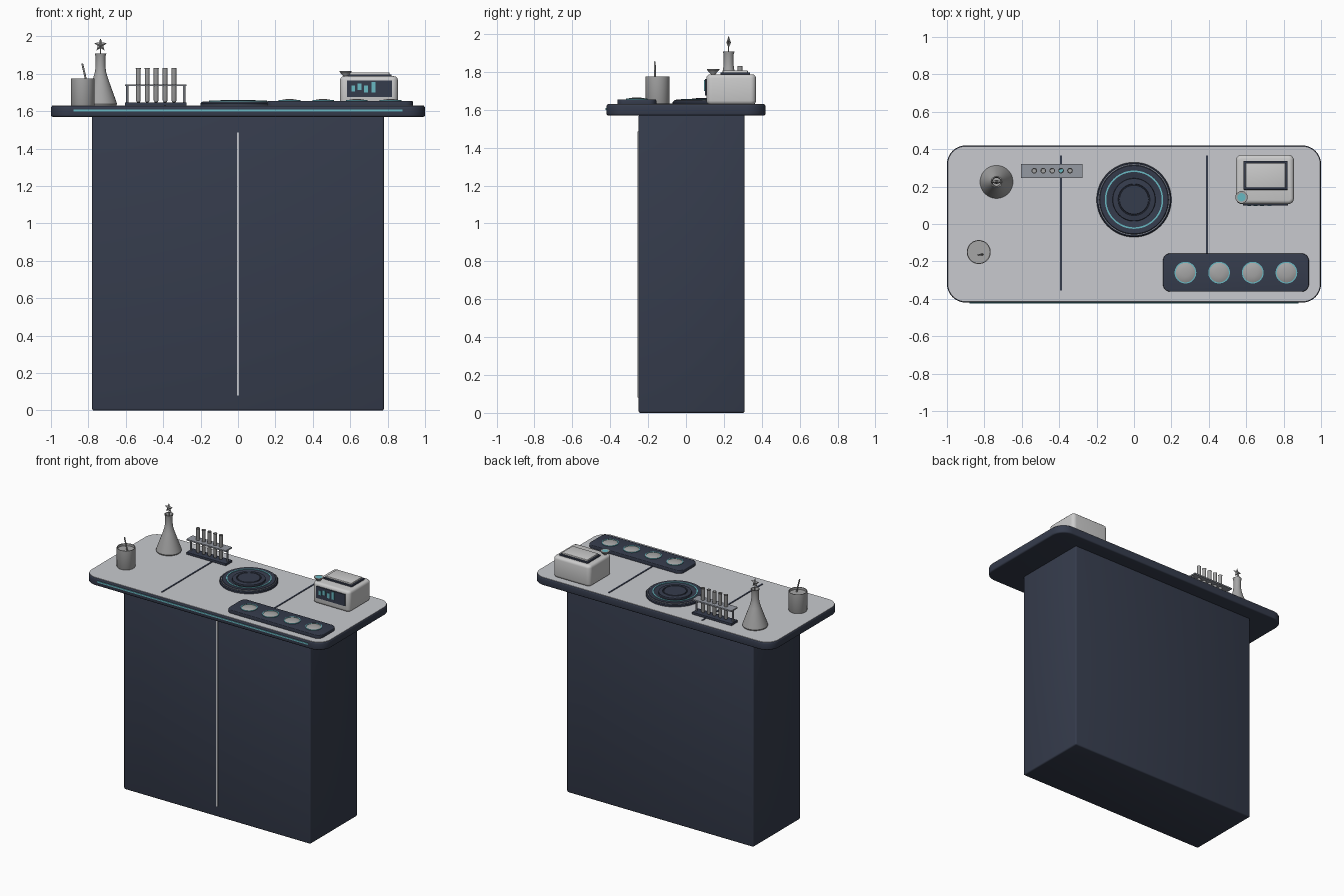
import bpy, bmesh, math
from mathutils import Matrix, Vector

if "Cube" in bpy.data.objects:
    bpy.data.objects.remove(bpy.data.objects["Cube"])


def material(name, rgb):
    m = bpy.data.materials.new(name)
    m.diffuse_color = (*rgb, 1)
    m.use_nodes = True
    m.node_tree.nodes["Principled BSDF"].inputs["Base Color"].default_value = m.diffuse_color
    return m


NAVY = material("dark navy", (0.036, 0.045, 0.073))
LIGHT = material("light grey", (0.58, 0.59, 0.62))
WHITE = material("off white", (0.60, 0.60, 0.60))
GLASS = material("glass grey", (0.38, 0.38, 0.38))
STEEL = material("steel grey", (0.30, 0.32, 0.36))
TEAL = material("glowing teal", (0.14, 0.48, 0.54))


def finish(name, bm, mat):
    bmesh.ops.recalc_face_normals(bm, faces=bm.faces)
    me = bpy.data.meshes.new(name)
    bm.to_mesh(me)
    bm.free()
    me.materials.append(mat)
    ob = bpy.data.objects.new(name, me)
    bpy.context.collection.objects.link(ob)
    bpy.ops.object.select_all(action='DESELECT')
    ob.select_set(True)
    bpy.context.view_layer.objects.active = ob
    bpy.ops.object.shade_smooth_by_angle(angle=math.radians(32))
    return ob


def box(name, x, y, z, mat, corner=0, edge=0):
    """Box from ranges; corner rounds the upright edges, edge rounds the rest."""
    bm = bmesh.new()
    bmesh.ops.create_cube(bm, size=1)
    for v in bm.verts:
        v.co = [r[0] + (c + 0.5) * (r[1] - r[0]) for r, c in zip((x, y, z), v.co)]
    if corner:
        up = [e for e in bm.edges if abs(e.verts[0].co.z - e.verts[1].co.z) > 1e-5]
        bmesh.ops.bevel(bm, geom=up, offset=corner, segments=8, profile=0.5, affect='EDGES')
    if edge:
        sharp = [e for e in bm.edges if e.calc_face_angle(0) > 1]
        bmesh.ops.bevel(bm, geom=sharp, offset=edge, segments=3, profile=0.5, affect='EDGES')
    return finish(name, bm, mat)


def lathe(name, x, y, profile, mat, steps=48):
    """Turn (radius, z) points about the upright line through x, y."""
    bm = bmesh.new()
    vs = [bm.verts.new((r, 0, z)) for r, z in profile]
    es = [bm.edges.new(p) for p in zip(vs, vs[1:])]
    bmesh.ops.spin(bm, geom=vs + es, cent=(0, 0, 0), axis=(0, 0, 1),
                   angle=math.tau, steps=steps)
    bmesh.ops.remove_doubles(bm, verts=bm.verts, dist=1e-5)
    bmesh.ops.translate(bm, verts=bm.verts, vec=(x, y, 0))
    return finish(name, bm, mat)


def rod(name, a, b, r, mat):
    a, b = Vector(a), Vector(b)
    d = b - a
    m = Matrix.Translation((a + b) / 2) @ d.to_track_quat('Z', 'Y').to_matrix().to_4x4()
    bm = bmesh.new()
    bmesh.ops.create_cone(bm, cap_ends=True, segments=16, radius1=r, radius2=r,
                          depth=d.length, matrix=m)
    return finish(name, bm, mat)


def ring(name, x, y, r0, r1, z0, z1, mat):
    return lathe(name, x, y, [(r0, z0), (r1, z0), (r1, z1), (r0, z1), (r0, z0)], mat)


TOP = 1.63

# Cabinet and door seam
box("cabinet", (-0.78, 0.78), (-0.25, 0.31), (0, 1.575), NAVY, edge=0.01)
box("door_seam", (-0.006, 0.006), (-0.255, -0.248), (0.08, 1.485), LIGHT)

# Countertop: dark slab, light surface, glowing front strip, surface seams
box("counter_slab", (-1, 1), (-0.42, 0.42), (1.57, 1.628), NAVY, corner=0.1, edge=0.01)
box("counter_surface", (-0.995, 0.995), (-0.415, 0.415), (1.62, TOP), LIGHT, corner=0.095)
box("front_light_strip", (-0.88, 0.88), (-0.424, -0.416), (1.599, 1.61), TEAL)
for side, x in (("left", -0.39), ("right", 0.39)):
    box(side + "_surface_seam", (x - 0.006, x + 0.006), (-0.355, 0.365),
        (1.625, TOP + 0.003), NAVY)

# Round stepped plate with glowing ring
lathe("round_plate", 0, 0.13, [
    (0, TOP - 0.005), (0.2, TOP - 0.005), (0.2, 1.642), (0.194, 1.648), (0.188, 1.648),
    (0.182, 1.653), (0.135, 1.653), (0.12, 1.646), (0.115, 1.646), (0.113, 1.656),
    (0.085, 1.66), (0.083, 1.655), (0.079, 1.655), (0.077, 1.661), (0, 1.661)], NAVY, 64)
ring("round_plate_light", 0, 0.13, 0.148, 0.156, 1.65, 1.657, TEAL)
ring("round_plate_trim", 0, 0.13, 0.186, 0.19, 1.644, 1.651, STEEL)

# Burner tray with four domed pads
box("pad_tray", (0.155, 0.935), (-0.362, -0.157), (TOP - 0.005, 1.655), NAVY,
    corner=0.04, edge=0.005)
for i in range(4):
    x = 0.275 + 0.18 * i
    lathe(f"pad_{i + 1}", x, -0.26, [(0, 1.65), (0.054, 1.65), (0.052, 1.656),
          (0.04, 1.661), (0.022, 1.664), (0, 1.665)], GLASS)
    ring(f"pad_ring_{i + 1}", x, -0.26, 0.052, 0.058, 1.65, 1.659, TEAL)

# Analyser: body, lid, screen with bars, funnel
box("analyser_body", (0.545, 0.855), (0.107, 0.37), (TOP - 0.002, 1.787), WHITE,
    corner=0.03, edge=0.02)
box("analyser_lid_frame", (0.585, 0.822), (0.183, 0.338), (1.78, 1.797), NAVY, edge=0.003)
box("analyser_lid", (0.597, 0.81), (0.195, 0.326), (1.785, 1.808), WHITE, edge=0.004)
box("analyser_screen", (0.583, 0.823), (0.1, 0.109), (1.675, 1.763), NAVY)
bars = ((0.616, 1.705, 1.738), (0.65, 1.713, 1.748), (0.685, 1.70, 1.738), (0.725, 1.70, 1.757))
for i, (x, z0, z1) in enumerate(bars):
    box(f"screen_bar_{i + 1}", (x - 0.01, x + 0.01), (0.096, 0.101), (z0, z1), TEAL)
lathe("funnel", 0.575, 0.143, [(0, 1.775), (0.008, 1.775), (0.01, 1.785), (0.033, 1.811),
      (0.033, 1.815), (0.027, 1.815), (0, 1.809)], GLASS, 32)
lathe("funnel_liquid", 0.575, 0.143, [(0, 1.805), (0.022, 1.805), (0.022, 1.814),
      (0, 1.814)], TEAL, 32)

# Conical flask, open at the neck
FX, FY = -0.735, 0.225
lathe("flask", FX, FY, [
    (0, TOP - 0.002), (0.084, TOP - 0.002), (0.088, 1.638), (0.085, 1.65), (0.04, 1.775),
    (0.03, 1.81), (0.026, 1.84), (0.026, 1.89), (0.031, 1.908), (0.026, 1.908),
    (0.021, 1.89), (0.021, 1.85), (0, 1.85)], GLASS)

# Faceted five-pointed star above the flask
bm = bmesh.new()
rim = []
for i in range(10):
    r, a = (0.036, 0.016)[i % 2], math.radians(90 + 36 * i)
    rim.append(bm.verts.new((FX + r * math.cos(a), FY, 1.954 + r * math.sin(a))))
for dy in (-0.012, 0.012):
    mid = bm.verts.new((FX, FY + dy, 1.954))
    for i in range(10):
        bm.faces.new((mid, rim[i], rim[(i + 1) % 10]))
finish("star", bm, GLASS)
rod("star_stem", (FX, FY, 1.85), (FX, FY, 1.945), 0.003, GLASS)

# Beaker with stirring rod
lathe("beaker", -0.83, -0.15, [(0, TOP - 0.002), (0.06, TOP - 0.002), (0.064, 1.635),
      (0.064, 1.775), (0.059, 1.775), (0.059, 1.758), (0, 1.758)], GLASS)
rod("stirring_rod", (-0.797, -0.162, 1.70), (-0.833, -0.165, 1.855), 0.005, GLASS)

# Test tube rack: base, shelf, posts, tubes
box("rack_base", (-0.605, -0.275), (0.247, 0.322), (TOP - 0.002, 1.647), NAVY, edge=0.003)
box("rack_shelf", (-0.605, -0.275), (0.247, 0.322), (1.734, 1.744), STEEL)
for side, x in (("left", -0.592), ("right", -0.288)):
    rod(side + "_rack_post", (x, 0.285, 1.64), (x, 0.285, 1.737), 0.006, STEEL)
for i in range(5):
    x = -0.533 + 0.0477 * i
    lathe(f"tube_{i + 1}", x, 0.285, [(0, 1.645), (0.008, 1.648), (0.013, 1.657),
          (0.013, 1.826), (0.015, 1.832), (0.011, 1.832), (0.0105, 1.80), (0, 1.80)], GLASS, 24)
    if i == 3:
        lathe("tube_liquid", x, 0.285, [(0, 1.79), (0.0105, 1.79), (0.0105, 1.82),
              (0, 1.82)], TEAL, 24)
